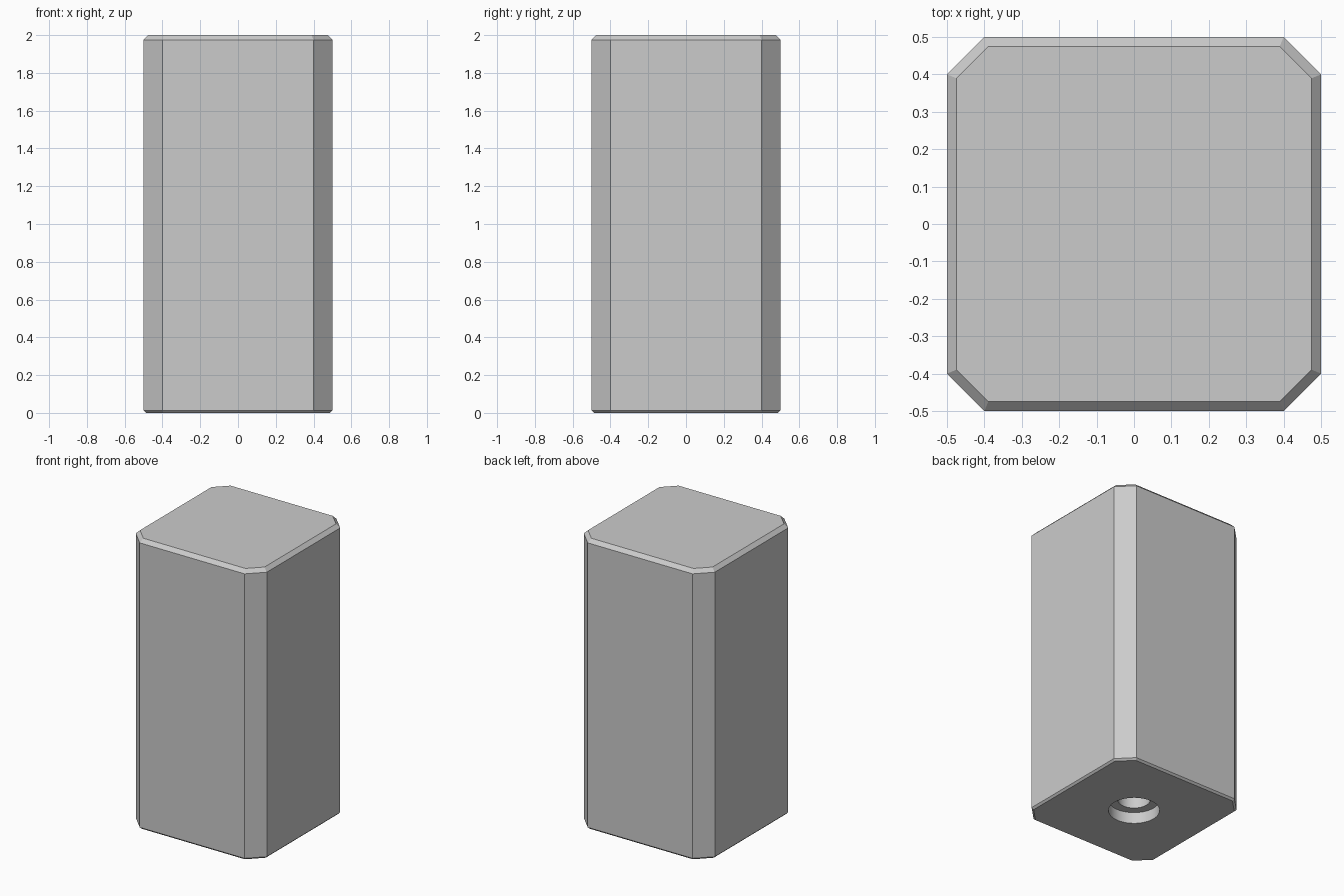
import bpy
import bmesh
from math import cos, sin, pi, radians, sqrt

if "Cube" in bpy.data.objects:
    bpy.data.objects.remove(bpy.data.objects["Cube"])


def loft(name, rings):
    """Closed solid through a stack of equally sized point rings."""
    bm = bmesh.new()
    loops = [[bm.verts.new(p) for p in ring] for ring in rings]
    n = len(loops[0])
    for a, b in zip(loops, loops[1:]):
        for i in range(n):
            j = (i + 1) % n
            bm.faces.new((a[i], a[j], b[j], b[i]))
    bm.faces.new(loops[0][::-1])
    bm.faces.new(loops[-1])
    bmesh.ops.recalc_face_normals(bm, faces=bm.faces)
    mesh = bpy.data.meshes.new(name)
    bm.to_mesh(mesh)
    bm.free()
    obj = bpy.data.objects.new(name, mesh)
    bpy.context.collection.objects.link(obj)
    return obj


def octagon(inset, z):
    """Square with cut corners, offset evenly inwards."""
    h = 0.5 - inset
    c = 0.9 - inset * sqrt(2) - h
    return [(x, y, z) for x, y in ((h, -c), (h, c), (c, h), (-c, h),
                                   (-h, c), (-h, -c), (-c, -h), (c, -h))]


def circle(r, z, n=48):
    return [(r * cos(2 * pi * i / n), r * sin(2 * pi * i / n), z) for i in range(n)]


# Block with chamfered corners, top edge and bottom edge
block = loft("block", [octagon(0.0125, 0), octagon(0, 0.0125),
                       octagon(0, 1.975), octagon(0.025, 2.0)])

# Counterbored hole in the underside
cutter = loft("hole_cutter", [circle(0.16, -0.1), circle(0.16, 0.077),
                              circle(0.102, 0.077), circle(0.102, 0.35)])
cutter.hide_render = True
cutter.hide_set(True)

cut = block.modifiers.new("hole", "BOOLEAN")
cut.operation = "DIFFERENCE"
cut.solver = "EXACT"
cut.object = cutter

# Apply the cut, then smooth only the round hole walls
bpy.context.view_layer.objects.active = block
block.select_set(True)
bpy.ops.object.modifier_apply(modifier=cut.name)
bpy.ops.object.shade_smooth_by_angle(angle=radians(20))
bpy.data.objects.remove(cutter)
